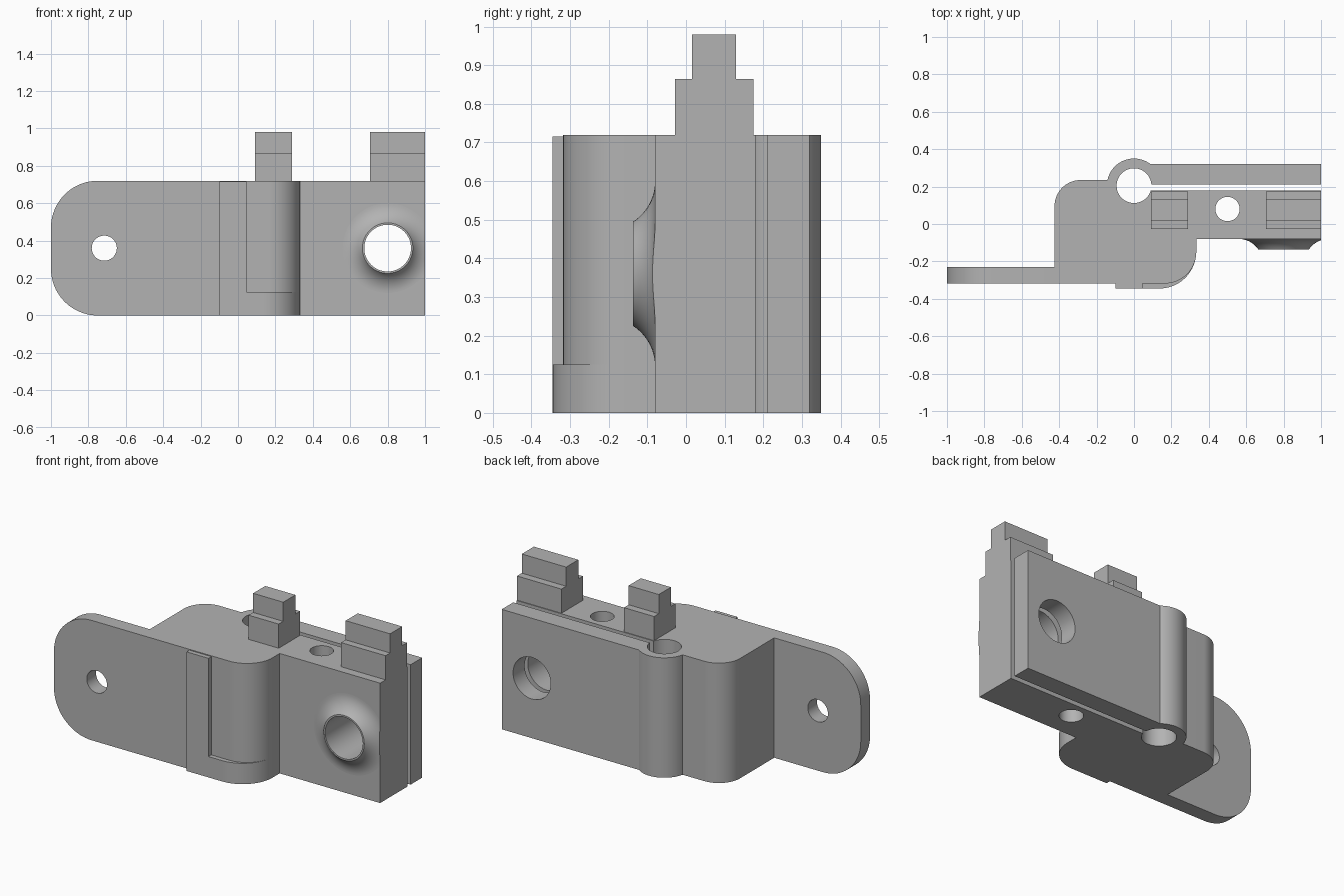
import bpy, bmesh
from math import sin, cos, radians, pi, asin, atan2, degrees

cube = bpy.data.objects.get("Cube")
if cube:
    bpy.data.objects.remove(cube, do_unlink=True)

grey = bpy.data.materials.new("plain grey")
grey.use_nodes = True
colour = (0.45, 0.45, 0.45, 1)
grey.diffuse_color = colour
grey.node_tree.nodes["Principled BSDF"].inputs["Base Color"].default_value = colour


def arc(cx, cy, r, start, end, steps=20):
    angles = [radians(start + (end - start) * i / steps) for i in range(steps + 1)]
    return [(cx + r * cos(a), cy + r * sin(a)) for a in angles]


def finish(name, bm):
    bmesh.ops.recalc_face_normals(bm, faces=bm.faces)
    mesh = bpy.data.meshes.new(name)
    bm.to_mesh(mesh)
    bm.free()
    mesh.materials.append(grey)
    ob = bpy.data.objects.new(name, mesh)
    bpy.context.collection.objects.link(ob)
    return ob


def prism(name, outline, low, high, axis):
    """Extrude a flat outline along one axis."""
    place = {"x": lambda a, b, t: (t, a, b),
             "y": lambda a, b, t: (a, t, b),
             "z": lambda a, b, t: (a, b, t)}[axis]
    bm = bmesh.new()
    face = bm.faces.new([bm.verts.new(place(a, b, low)) for a, b in outline])
    new = bmesh.ops.extrude_face_region(bm, geom=[face])["geom"]
    shift = place(0, 0, high - low)
    bmesh.ops.translate(bm, vec=shift, verts=[v for v in new if isinstance(v, bmesh.types.BMVert)])
    return finish(name, bm)


def drill(target, cx, cy, r, low, high, axis):
    """Cut a round hole through a part."""
    cutter = prism("hole_cutter", arc(cx, cy, r, 0, 354.375, 63), low, high, axis)
    cutter.hide_render = True
    mod = target.modifiers.new("hole", "BOOLEAN")
    mod.operation, mod.solver, mod.object = "DIFFERENCE", "EXACT", cutter
    bpy.context.view_layer.objects.active = target
    bpy.ops.object.modifier_apply(modifier=mod.name)
    bpy.data.objects.remove(cutter, do_unlink=True)


H = 0.72
FRONT = -0.318
BORE_Y, BORE_R, SLEEVE_R = 0.205, 0.093, 0.145
SLOT_FRONT, SLOT_BACK, ARM_BACK = 0.18, 0.21, 0.32

# Main body: block, front jaw, hinge bore, slot and rear arm in one outline
outline = [(-0.425, FRONT)]
outline += arc(0.165, -0.15, 0.168, -90, 0)
outline += [(0.333, -0.08), (1, -0.08), (1, SLOT_FRONT)]
outline += arc(0, BORE_Y, BORE_R, degrees(asin((SLOT_FRONT - BORE_Y) / BORE_R)),
               degrees(asin((SLOT_BACK - BORE_Y) / BORE_R)) - 360, 60)
outline += [(1, SLOT_BACK), (1, ARM_BACK)]
outline += arc(0, BORE_Y, SLEEVE_R, degrees(asin((ARM_BACK - BORE_Y) / SLEEVE_R)),
               180 - degrees(asin(0.03 / SLEEVE_R)), 30)
outline += arc(-0.285, 0.095, 0.14, 90, 180)
body = prism("body", outline, 0, H, "z")
drill(body, 0.8, 0.36, 0.125, -0.2, 0.5, "y")
drill(body, 0.5, 0.08, 0.065, -0.1, 0.9, "z")

# Mounting flange with a rounded end
outline = [(-0.425, 0), (-0.425, H)]
outline += arc(-0.75, H - 0.25, 0.25, 90, 180) + arc(-0.75, 0.25, 0.25, 180, 270)
flange = prism("flange", outline, FRONT, -0.23, "y")
drill(flange, -0.715, 0.36, 0.067, -0.5, 0, "y")

# Raised front strip and the curved lip at its foot
strip = prism("front_strip", [(-0.1, -0.345), (0.045, -0.345), (0.045, -0.31), (-0.1, -0.31)],
              0.125, 0.715, "z")
outline = [(-0.1, -0.345)] + arc(0.135, -0.147, 0.198, -90, 0)
outline += [(0.3, -0.147), (0.1, -0.3), (-0.1, -0.3)]
lip = prism("front_lip", outline, 0, 0.125, "z")

# Stepped tabs on the top of the jaw
steps = [(-0.028, H), (0.175, H), (0.175, 0.865), (0.13, 0.865),
         (0.13, 0.98), (0.015, 0.98), (0.015, 0.865), (-0.028, 0.865)]
prism("inner_tab", steps, 0.09, 0.29, "x")
prism("outer_tab", steps, 0.705, 1, "x")

# Flared boss round the cross hole, trimmed at the end of the jaw
run, rise = 0.105, 0.057
sweep = 2 * atan2(rise, run)
flare = run / sin(sweep)
section = [(0.24, -0.07), (0.125, -0.07), (0.125, -0.08 - rise)]
section += [(0.24 - flare * sin(sweep * i / 12), -0.08 - flare * (1 - cos(sweep * i / 12)))
            for i in range(12, -1, -1)]
bm = bmesh.new()
ring = [bm.verts.new((r, y, 0)) for r, y in section]
edges = [bm.edges.new((a, b)) for a, b in zip(ring, ring[1:] + ring[:1])]
bmesh.ops.spin(bm, geom=ring + edges, cent=(0, 0, 0), axis=(0, 1, 0),
               angle=2 * pi, steps=64, use_merge=True)
bmesh.ops.remove_doubles(bm, verts=bm.verts, dist=0.0001)
bmesh.ops.translate(bm, vec=(0.8, 0, 0.36), verts=bm.verts)
cut = bmesh.ops.bisect_plane(bm, geom=bm.verts[:] + bm.edges[:] + bm.faces[:],
                             plane_co=(1, 0, 0), plane_no=(1, 0, 0), clear_outer=True)
rim = [e for e in cut["geom_cut"] if isinstance(e, bmesh.types.BMEdge)]
bmesh.ops.edgeloop_fill(bm, edges=rim)
boss = finish("boss", bm)

# Smooth the curved walls, keep the edges sharp
bpy.ops.object.select_all(action="DESELECT")
for ob in (body, flange, lip, boss):
    ob.select_set(True)
bpy.context.view_layer.objects.active = body
bpy.ops.object.shade_smooth_by_angle(angle=radians(30))
